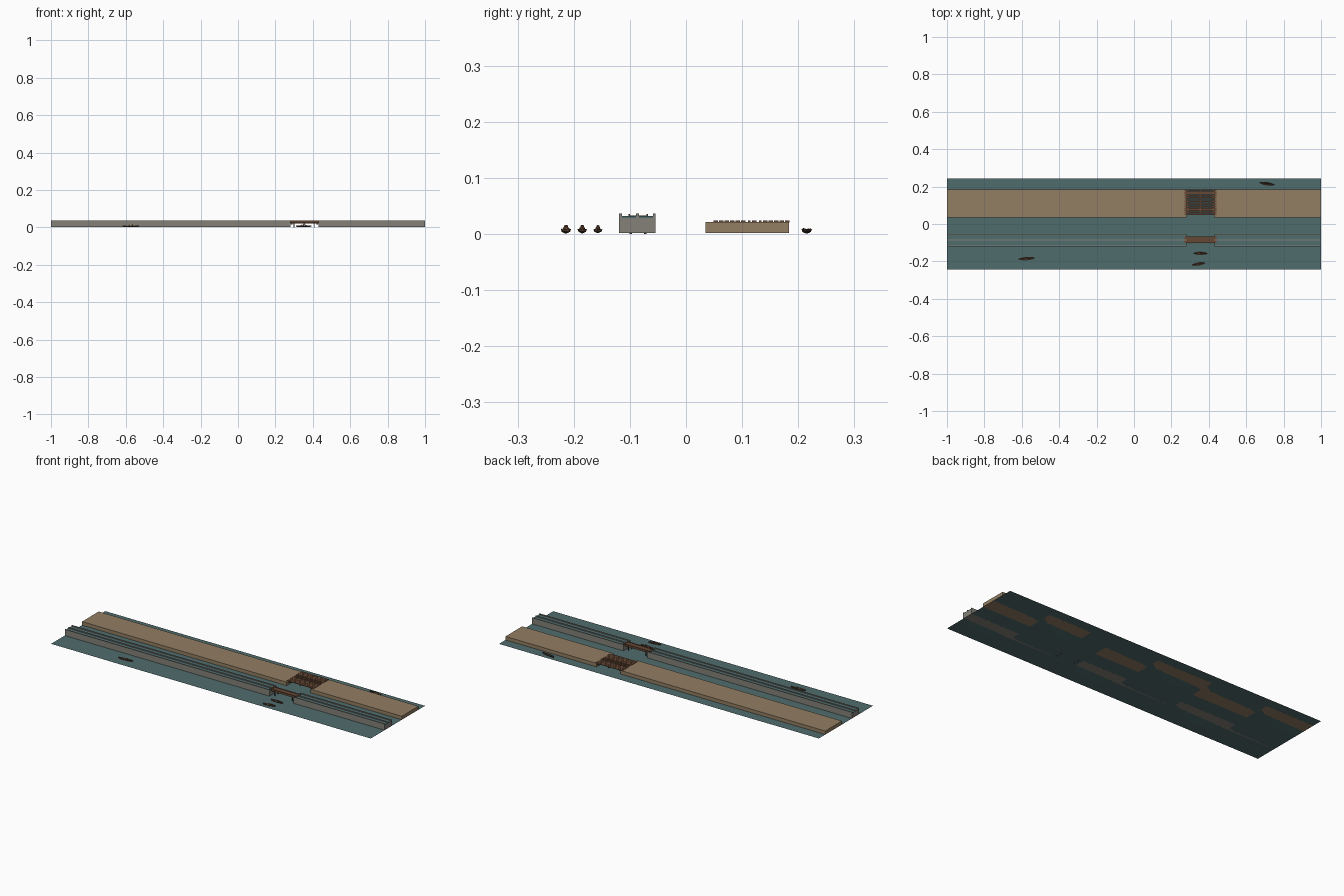
import bpy, bmesh, math
from mathutils import Matrix, Vector

if "Cube" in bpy.data.objects:
    bpy.data.objects.remove(bpy.data.objects["Cube"])


def material(name, rgb):
    m = bpy.data.materials.new(name)
    m.diffuse_color = (*rgb, 1)
    m.use_nodes = True
    m.node_tree.nodes["Principled BSDF"].inputs["Base Color"].default_value = m.diffuse_color
    return m


WATER = material("water", (0.08, 0.15, 0.155))
EARTH = material("earth", (0.29, 0.21, 0.125))
STONE = material("stone", (0.23, 0.22, 0.19))
WOOD = material("wood", (0.13, 0.065, 0.035))
DARK = material("dark_wood", (0.06, 0.035, 0.022))
TAN = material("tan", (0.45, 0.28, 0.14))


def finish(name, bm, mat):
    bmesh.ops.recalc_face_normals(bm, faces=bm.faces)
    me = bpy.data.meshes.new(name)
    bm.to_mesh(me)
    bm.free()
    me.materials.append(mat)
    ob = bpy.data.objects.new(name, me)
    bpy.context.collection.objects.link(ob)
    return ob


def boxes(name, items, mat):
    """One object from several (x0, x1, y0, y1, z0, z1) boxes."""
    bm = bmesh.new()
    for x0, x1, y0, y1, z0, z1 in items:
        m = Matrix.Translation(((x0 + x1) / 2, (y0 + y1) / 2, (z0 + z1) / 2))
        m = m @ Matrix.Diagonal((x1 - x0, y1 - y0, z1 - z0, 1))
        bmesh.ops.create_cube(bm, size=1, matrix=m)
    return finish(name, bm, mat)


def extrude_x(name, profile, x0, x1, mat):
    """Extrude a (y, z) outline along x."""
    bm = bmesh.new()
    f = bm.faces.new([bm.verts.new((x0, y, z)) for y, z in profile])
    r = bmesh.ops.extrude_face_region(bm, geom=[f])
    moved = [v for v in r["geom"] if isinstance(v, bmesh.types.BMVert)]
    bmesh.ops.translate(bm, vec=(x1 - x0, 0, 0), verts=moved)
    return finish(name, bm, mat)


# Lake surface with a barely visible swell
bm = bmesh.new()
bmesh.ops.create_grid(bm, x_segments=40, y_segments=10, size=1,
                      matrix=Matrix.Diagonal((1, 0.242, 1, 1)))
for v in bm.verts:
    v.co.z = 0.002 + 0.0003 * math.sin(9 * v.co.x) * math.cos(14 * v.co.y)
lake = finish("lake_surface", bm, WATER)
for p in lake.data.polygons:
    p.use_smooth = True
if lake.data.polygons[0].normal.z < 0:
    lake.data.flip_normals()

# Causeway and aqueduct, both interrupted by a gap
AQ, HALF, ZW = -0.0865, 0.0325, 0.037
half_profile = [(HALF, 0.002), (HALF, ZW), (HALF - 0.005, ZW), (HALF - 0.005, 0.029),
                (0.0025, 0.029), (0.0025, ZW)]
profile = [(AQ + y, z) for y, z in half_profile]
profile += [(AQ - y, z) for y, z in reversed(half_profile)]
for side, x0, x1 in (("left", -1, 0.28), ("right", 0.43, 1)):
    boxes("causeway_" + side, [(x0, x1, 0.035, 0.184, 0.002, 0.022)], EARTH)
    extrude_x("aqueduct_" + side, profile, x0, x1, STONE)
    boxes("channel_water_" + side,
          [(x0, x1, AQ + s - 0.0125, AQ + s + 0.0125, 0.0285, 0.0325)
           for s in (-0.015, 0.015)], WATER)

# Causeway bridge: planks along x, with two wider gaps, on cross beams
pitch, y_start = 0.0098, 0.048
planks = []
for i in range(14):
    inset = 0.004 if i in (6, 8) else 0.0008
    y = y_start + i * pitch
    planks.append((0.27, 0.44, y + inset, y + pitch - inset * 0.5, 0.021, 0.0238))
boxes("bridge_planks", planks, WOOD)
boxes("bridge_beams", [(x - 0.004, x + 0.004, 0.048, 0.184, 0.0165, 0.021)
                       for x in (0.287, 0.355, 0.423)], DARK)

# Wooden trough carrying the aqueduct over the gap
boxes("trough", [(0.27, 0.44, AQ - 0.013, AQ + 0.016, 0.029, 0.0335),
                 (0.27, 0.44, AQ - 0.016, AQ - 0.013, 0.024, 0.036),
                 (0.27, 0.44, AQ + 0.016, AQ + 0.019, 0.024, 0.036)], WOOD)
trestle = []
for x in (0.3, 0.41):
    trestle.append((x - 0.003, x + 0.003, AQ - 0.018, AQ + 0.02, 0.024, 0.029))
    for y in (AQ - 0.012, AQ + 0.014):
        trestle.append((x - 0.002, x + 0.002, y - 0.002, y + 0.002, 0, 0.025))
boxes("trough_trestle", trestle, DARK)


def canoe(name, x, y, length, angle, crew):
    place = Matrix.Translation((x, y, 0)) @ Matrix.Rotation(math.radians(angle), 4, "Z")
    bm = bmesh.new()
    rings, n = [], 12
    for i in range(n + 1):
        t = -1 + 2 * i / n
        w = 0.0078 * (1 - abs(t) ** 2.2) + 0.0004
        rim = 0.0085 + 0.002 * t ** 4
        keel = 0.0015 + 0.003 * t ** 6
        section = [(-w, rim), (-w * 0.75, (rim + keel) * 0.42), (0, keel),
                   (w * 0.75, (rim + keel) * 0.42), (w, rim),
                   (w * 0.8, rim), (0, keel + 0.002), (-w * 0.8, rim)]
        rings.append([bm.verts.new(place @ Vector((t * length / 2, a, b)))
                      for a, b in section])
    for a, b in zip(rings, rings[1:]):
        for k in range(8):
            j = (k + 1) % 8
            bm.faces.new((a[k], a[j], b[j], b[k]))
    bm.faces.new(rings[0])
    bm.faces.new(rings[-1])
    finish(name, bm, WOOD if crew else DARK)
    # Seats and paddlers
    bm = bmesh.new()
    for s in (-0.5, 0.5):
        bmesh.ops.create_cube(bm, size=1, matrix=place @ Matrix.Translation(
            (s * length / 2, 0, 0.0075)) @ Matrix.Diagonal((0.003, 0.0115, 0.001, 1)))
    finish(name + "_seats", bm, DARK)
    for i, s in enumerate((-0.2, 0.2) if crew else ()):
        bm = bmesh.new()
        bmesh.ops.create_cone(bm, cap_ends=True, segments=8, radius1=0.005, radius2=0.0035,
                              depth=0.008, matrix=place @ Matrix.Translation(
                                  (s * length / 2, 0, 0.009)))
        bmesh.ops.create_icosphere(bm, subdivisions=1, radius=0.0028,
                                   matrix=place @ Matrix.Translation(
                                       (s * length / 2, 0, 0.0138)))
        finish(f"{name}_paddler_{i}", bm, WOOD if i else TAN)


# Canoes around the bridges
canoe("canoe_west", -0.573, -0.185, 0.088, 4, True)
canoe("canoe_near_bridge", 0.355, -0.157, 0.075, -1, True)
canoe("canoe_south", 0.345, -0.214, 0.072, 9, True)
canoe("canoe_empty", 0.711, 0.215, 0.08, -8, False)
